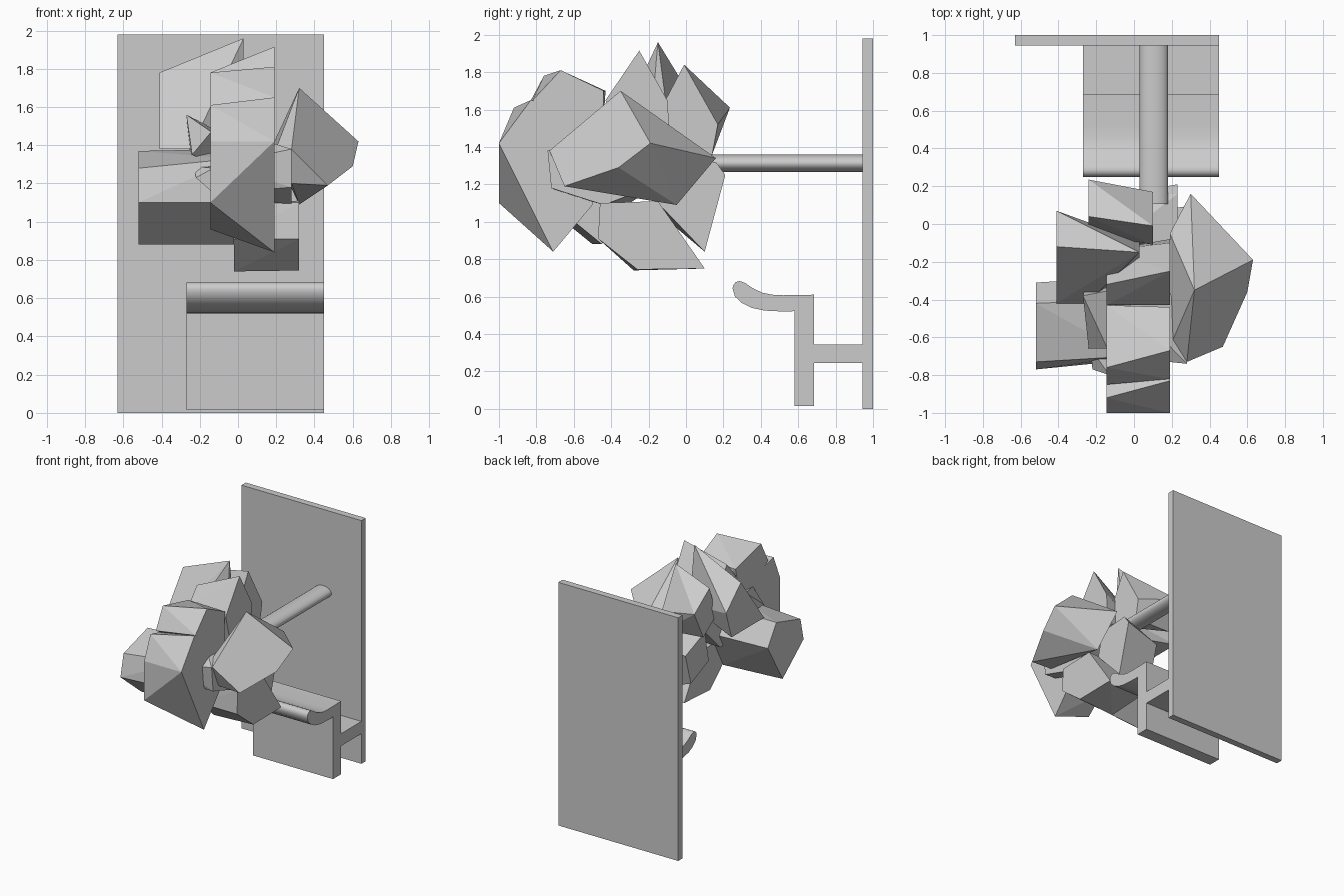
import bpy, bmesh, math
from mathutils import Vector


def finish(bm, name):
    bmesh.ops.recalc_face_normals(bm, faces=bm.faces)
    me = bpy.data.meshes.new(name)
    bm.to_mesh(me)
    bm.free()
    ob = bpy.data.objects.new(name, me)
    bpy.context.collection.objects.link(ob)
    return ob


def extrude_x(name, profile, x0, x1):
    """Extrude a (y, z) outline along x."""
    bm = bmesh.new()
    f = bm.faces.new([bm.verts.new((x0, y, z)) for y, z in profile])
    r = bmesh.ops.extrude_face_region(bm, geom=[f])
    vs = [v for v in r["geom"] if isinstance(v, bmesh.types.BMVert)]
    bmesh.ops.translate(bm, vec=(x1 - x0, 0, 0), verts=vs)
    return finish(bm, name)


def chunk(name, points):
    """Faceted convex lump around a few corner points."""
    bm = bmesh.new()
    vs = [bm.verts.new(p) for p in points]
    r = bmesh.ops.convex_hull(bm, input=vs)
    junk = [v for v in r["geom_interior"] if isinstance(v, bmesh.types.BMVert)]
    bmesh.ops.delete(bm, geom=junk, context="VERTS")
    bmesh.ops.dissolve_limit(bm, angle_limit=math.radians(3),
                             verts=bm.verts, edges=bm.edges)
    return finish(bm, name)


def slab(name, x0, x1, left, right):
    """Faceted lump between a left and a right (y, z) outline."""
    return chunk(name, [(x0, *p) for p in left] + [(x1, *p) for p in right])


# Wall plate
extrude_x("wall_plate", [(0.945, 0), (1, 0), (1, 1.98), (0.945, 1.98)], -0.63, 0.45)

# Hooked bracket with a rounded lip
lip_top = [(0.52, 0.607), (0.46, 0.61), (0.41, 0.62), (0.36, 0.643), (0.32, 0.67)]
tip = [(0.285 + 0.036 * math.cos(math.radians(a)), 0.645 + 0.038 * math.sin(math.radians(a)))
       for a in range(60, 211, 30)]
lip_low = [(0.262, 0.6), (0.30, 0.565), (0.35, 0.54), (0.42, 0.525), (0.50, 0.521), (0.56, 0.519)]
hook = extrude_x("hook_bracket",
                 [(0.945, 0.345), (0.685, 0.345), (0.685, 0.61)] + lip_top + tip + lip_low +
                 [(0.58, 0.525), (0.58, 0.015), (0.685, 0.015), (0.685, 0.245), (0.945, 0.245)],
                 -0.27, 0.45)

# Oval support rod
bpy.ops.mesh.primitive_cylinder_add(vertices=32, radius=1, depth=0.845,
                                    location=(0.105, 0.5275, 1.313),
                                    rotation=(math.pi / 2, 0, 0))
rod = bpy.context.object
rod.name = "support_rod"
rod.scale = (0.075, 0.046, 1)

for ob in (hook, rod):
    bpy.ops.object.select_all(action="DESELECT")
    ob.select_set(True)
    bpy.context.view_layer.objects.active = ob
    bpy.ops.object.shade_smooth_by_angle(angle=math.radians(35))

# Centre front lumps
slab("front_lump", -0.145, 0.19,
     [(-1, 1.1), (-1, 1.42), (-0.92, 1.61), (-0.71, 0.96), (-0.5, 1.5), (-0.55, 1.1)],
     [(-1, 1.42), (-0.83, 1.65), (-0.71, 0.84), (-0.5, 1.09), (-0.47, 1.55)])
slab("front_top_lump", -0.145, 0.19,
     [(-0.85, 1.61), (-0.76, 1.78), (-0.43, 1.7), (-0.5, 1.4)],
     [(-0.82, 1.65), (-0.67, 1.81), (-0.44, 1.7), (-0.45, 1.4)])
slab("middle_top_lump", -0.145, 0.19,
     [(-0.43, 1.65), (-0.32, 1.78), (-0.14, 1.5), (-0.35, 1.35)],
     [(-0.43, 1.65), (-0.25, 1.915), (-0.1, 1.65), (-0.08, 1.38), (-0.35, 1.35)])

# Right lump
chunk("right_lump", [(0.32, -0.35, 1.7), (0.63, -0.19, 1.42), (0.6, -0.36, 1.29),
                     (0.47, -0.65, 1.19), (0.28, -0.73, 1.38), (0.3, 0.16, 1.34),
                     (0.32, -0.05, 1.09), (0.28, -0.65, 1.2), (0.19, -0.65, 1.36),
                     (0.19, -0.05, 1.42)])

# Left lower lump
slab("left_lump", -0.52, -0.02,
     [(-0.77, 1.1), (-0.73, 1.28), (-0.42, 1.37), (-0.31, 1.2), (-0.5, 0.88)],
     [(-0.72, 1.1), (-0.7, 1.33), (-0.4, 1.38), (-0.28, 1.2), (-0.45, 0.88)])

# Left top lump
chunk("left_top_lump", [(-0.41, -0.12, 1.78), (0.03, -0.15, 1.96), (-0.41, 0.07, 1.6),
                        (-0.41, -0.42, 1.38), (-0.41, 0.0, 1.38), (-0.25, -0.42, 1.38),
                        (0.03, -0.2, 1.4), (0.03, -0.09, 1.5)])

# Back lumps
slab("back_top_lump", -0.24, 0.1,
     [(0.04, 1.75), (0.235, 1.61), (0.12, 1.38), (-0.05, 1.5)],
     [(-0.01, 1.84), (0.17, 1.52), (0.14, 1.36), (-0.11, 1.65), (-0.1, 1.4)])
slab("back_low_lump", -0.1, 0.23,
     [(0.15, 1.2), (0.08, 0.95), (-0.15, 1.05), (-0.1, 1.3)],
     [(0.21, 1.25), (0.16, 1.32), (0.1, 0.84), (-0.15, 1.1), (-0.1, 1.3)])

# Bottom lump
slab("bottom_lump", -0.02, 0.32,
     [(-0.47, 0.91), (-0.28, 0.74), (0.05, 0.76), (-0.15, 1.1), (-0.45, 1.1)],
     [(-0.47, 0.91), (-0.26, 0.745), (0.1, 0.75), (-0.15, 1.11), (-0.46, 1.1)])

# Inner core and small left shard
slab("core", -0.1, 0.28,
     [(-0.7, 1.3), (-0.65, 1.15), (-0.3, 1.1), (-0.1, 1.3), (-0.35, 1.5)],
     [(-0.74, 1.38), (-0.72, 1.18), (-0.44, 1.09), (-0.15, 1.2), (-0.4, 1.38)])
chunk("left_shard", [(-0.27, -0.38, 1.56), (-0.24, -0.66, 1.35), (-0.14, -0.66, 1.47),
                     (-0.12, -0.35, 1.48), (-0.25, -0.3, 1.35), (-0.12, -0.4, 1.3)])
chunk("left_front_shard", [(-0.23, -0.66, 1.29), (-0.22, -0.77, 1.23), (-0.13, -0.8, 1.28),
                           (-0.13, -0.79, 1.15), (-0.13, -0.6, 1.2), (-0.13, -0.6, 1.3)])
